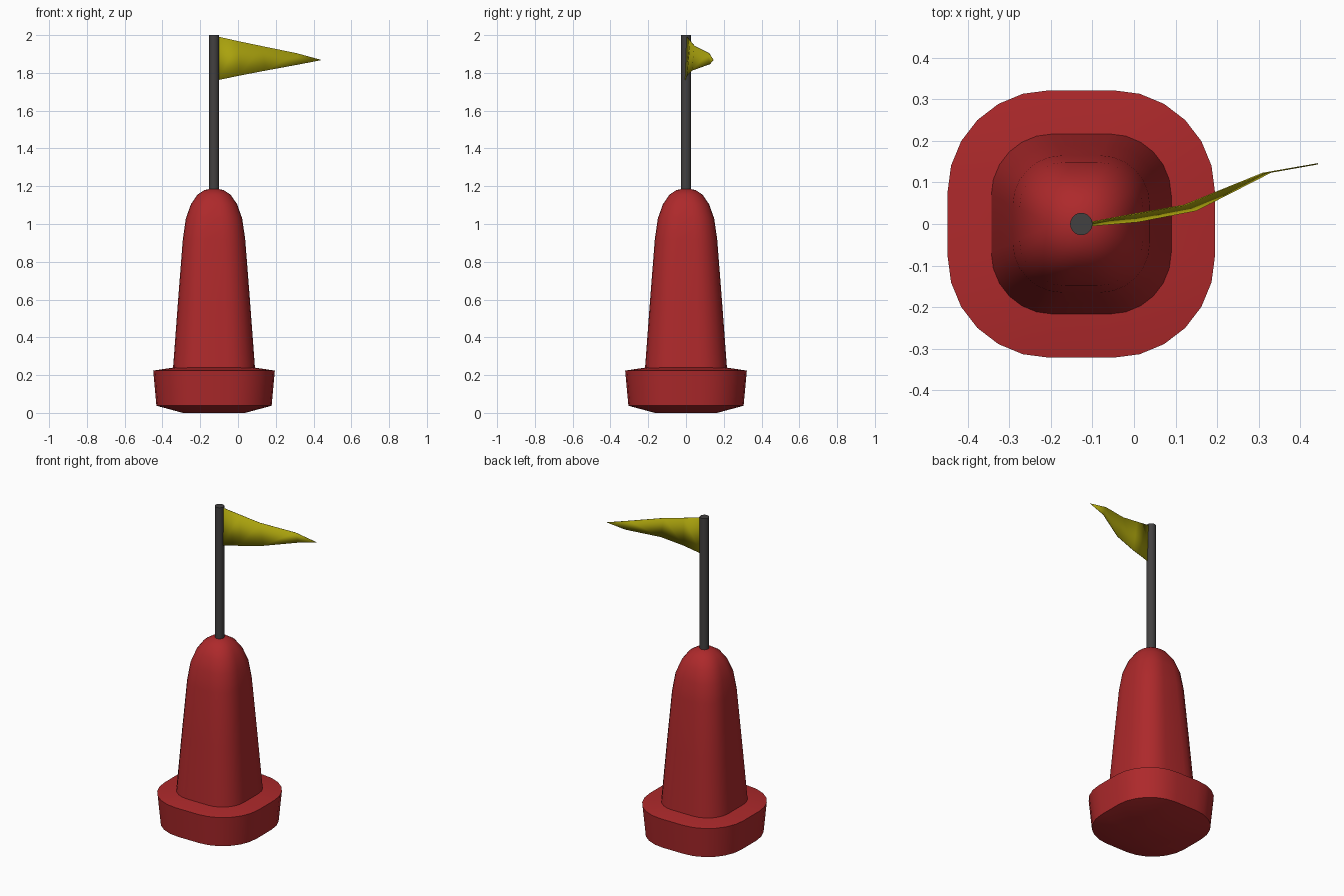
import bpy, bmesh
from math import sin, cos, pi, radians

if "Cube" in bpy.data.objects:
    bpy.data.objects.remove(bpy.data.objects["Cube"])

CX = -0.127  # axis of the buoy and its pole


def material(name, rgb):
    m = bpy.data.materials.new(name)
    m.diffuse_color = (*rgb, 1)
    m.use_nodes = True
    m.node_tree.nodes["Principled BSDF"].inputs["Base Color"].default_value = m.diffuse_color
    return m


RED = material("red", (0.42, 0.022, 0.024))
DARK = material("dark_grey", (0.055, 0.052, 0.052))
YELLOW = material("yellow", (0.40, 0.36, 0.004))


def finish(name, bm, mat, angle=None):
    bmesh.ops.recalc_face_normals(bm, faces=bm.faces)
    mesh = bpy.data.meshes.new(name)
    bm.to_mesh(mesh)
    bm.free()
    mesh.materials.append(mat)
    ob = bpy.data.objects.new(name, mesh)
    bpy.context.collection.objects.link(ob)
    bpy.ops.object.select_all(action='DESELECT')
    ob.select_set(True)
    bpy.context.view_layer.objects.active = ob
    if angle:
        bpy.ops.object.shade_smooth_by_angle(angle=radians(angle))
    return ob


def rounded_square(half, roundness, steps=6):
    """Outline of a square with large round corners."""
    r = half * roundness
    c = half - r
    pts = []
    for k in range(4):
        a0 = k * pi / 2
        sx, sy = [(1, 1), (-1, 1), (-1, -1), (1, -1)][k]
        for i in range(steps + 1):
            a = a0 + i / steps * pi / 2
            pts.append((sx * c + r * cos(a), sy * c + r * sin(a)))
    return pts


def loft(name, profile, mat, angle):
    """Stack rounded squares given as (half width, height, roundness)."""
    bm = bmesh.new()
    rings = [[bm.verts.new((CX + x, y, z)) for x, y in rounded_square(h, k)]
             for h, z, k in profile]
    for a, b in zip(rings, rings[1:]):
        n = len(a)
        for i in range(n):
            j = (i + 1) % n
            bm.faces.new((a[i], a[j], b[j], b[i]))
    bm.faces.new(rings[0])
    bm.faces.new(rings[-1])
    return finish(name, bm, mat, angle)


# float base with sloping underside, and the tapering domed body
loft("float_base", [(0.165, 0.0, 0.76), (0.305, 0.038, 0.76),
                    (0.322, 0.224, 0.76), (0.20, 0.242, 0.72)], RED, 65)
loft("body", [(0.217, 0.236, 0.68), (0.19, 0.60, 0.7), (0.165, 0.92, 0.72),
              (0.149, 1.03, 0.75), (0.122, 1.105, 0.8), (0.088, 1.155, 0.88),
              (0.050, 1.18, 0.95), (0.015, 1.187, 0.98)], RED, 60)

# pole
bm = bmesh.new()
bmesh.ops.create_cone(bm, cap_ends=True, segments=20, radius1=0.027,
                      radius2=0.027, depth=0.84)
bmesh.ops.translate(bm, verts=bm.verts, vec=(CX, 0, 1.58))
finish("pole", bm, DARK, 40)

# waving pennant: matching points along its upper and lower edges
upper = [(-0.105, 0.004, 1.992), (0.0, 0.024, 1.968), (0.12, 0.045, 1.943),
         (0.31, 0.122, 1.904), (0.443, 0.145, 1.868)]
lower = [(-0.105, -0.004, 1.762), (0.01, 0.006, 1.786), (0.15, 0.033, 1.813),
         (0.33, 0.125, 1.846)]
bm = bmesh.new()
u = [bm.verts.new(p) for p in upper]
l = [bm.verts.new(p) for p in lower]
for i in range(3):
    bm.faces.new((l[i], l[i + 1], u[i + 1], u[i]))
bm.faces.new((l[3], u[4], u[3]))
flag = finish("pennant", bm, YELLOW, 60)
thick = flag.modifiers.new("thickness", 'SOLIDIFY')
thick.thickness = 0.003
thick.offset = 0
